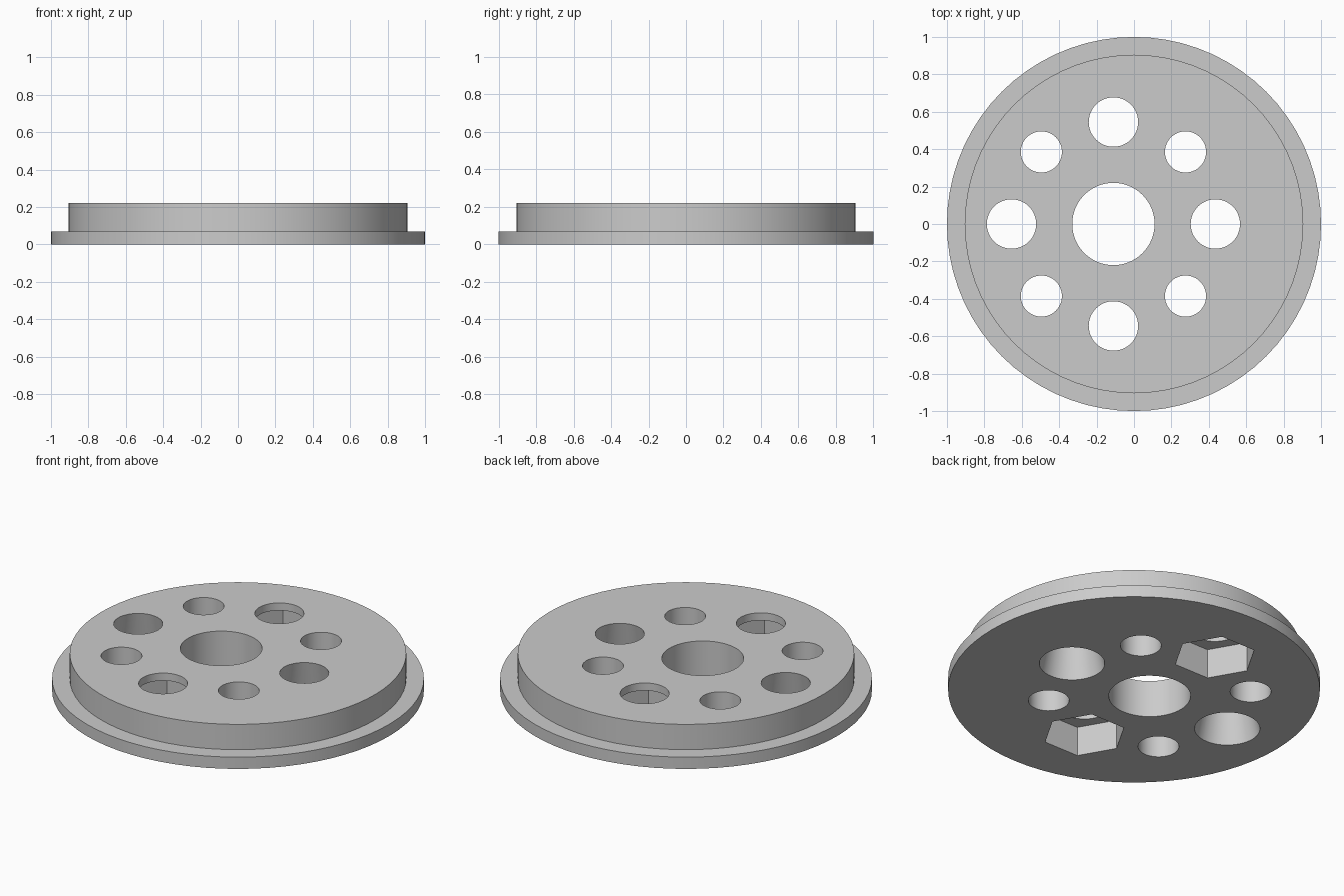
import bpy, bmesh
from math import cos, sin, pi, radians

cube = bpy.data.objects.get("Cube")
if cube:
    bpy.data.objects.remove(cube, do_unlink=True)

HEIGHT, FLANGE_HEIGHT = 0.22, 0.07
HUB_X, RING = -0.11, 0.545      # off-centre hub and its hole circle
OVER = 0.02                     # cutter overshoot

grey = bpy.data.materials.new("grey")
grey.use_nodes = True
colour = (0.6, 0.6, 0.6, 1)
grey.diffuse_color = colour
grey.node_tree.nodes["Principled BSDF"].inputs["Base Color"].default_value = colour


def lathe(name, profile, x=0, y=0, sides=64):
    """Solid of revolution from (radius, z) pairs, capped at both ends."""
    bm = bmesh.new()
    rings = []
    for r, z in profile:
        rings.append([bm.verts.new((x + r * cos(2 * pi * i / sides),
                                    y + r * sin(2 * pi * i / sides), z))
                      for i in range(sides)])
    for low, high in zip(rings, rings[1:]):
        for i in range(sides):
            j = (i + 1) % sides
            bm.faces.new((low[i], low[j], high[j], high[i]))
    bm.faces.new(rings[0][::-1])
    bm.faces.new(rings[-1])
    mesh = bpy.data.meshes.new(name)
    bm.to_mesh(mesh)
    bm.free()
    mesh.materials.append(grey)
    obj = bpy.data.objects.new(name, mesh)
    bpy.context.collection.objects.link(obj)
    return obj


def straight(r):
    return [(r, -OVER), (r, HEIGHT + OVER)]


# Stepped disc: wide flange below, narrower plate above
disc = lathe("flanged_disc", [(1, 0), (1, FLANGE_HEIGHT),
                              (0.905, FLANGE_HEIGHT), (0.905, HEIGHT)], sides=72)

# Central bore
cutters = [lathe("bore_cutter", straight(0.22), HUB_X)]

# Ring of holes: small ones on the diagonals, large ones on the axes
for k in range(8):
    a = radians(45 * k)
    x, y = HUB_X + RING * cos(a), RING * sin(a)
    if k % 2:
        cutters.append(lathe("small_hole_cutter", straight(0.11), x, y, 48))
    elif k % 4 == 0:
        # Tapered hole, wider at the underside
        taper = 0.2 * OVER
        cutters.append(lathe("tapered_hole_cutter",
                             [(0.176 + taper, -OVER), (0.132 - taper, HEIGHT + OVER)],
                             x, y, 48))
    else:
        # Bolt hole with a hexagonal nut pocket below
        cutters.append(lathe("bolt_hole_cutter", straight(0.132), x, y, 48))
        cutters.append(lathe("nut_pocket_cutter", [(0.225, -OVER), (0.225, 0.175)],
                             x, y, 6))

bpy.context.view_layer.objects.active = disc
for cutter in cutters:
    cutter.hide_render = True
    mod = disc.modifiers.new("cut", 'BOOLEAN')
    mod.operation = 'DIFFERENCE'
    mod.solver = 'EXACT'
    mod.object = cutter
    bpy.ops.object.modifier_apply(modifier=mod.name)
    bpy.data.objects.remove(cutter, do_unlink=True)

bpy.ops.object.select_all(action='DESELECT')
disc.select_set(True)
bpy.ops.object.shade_smooth_by_angle(angle=radians(30))
